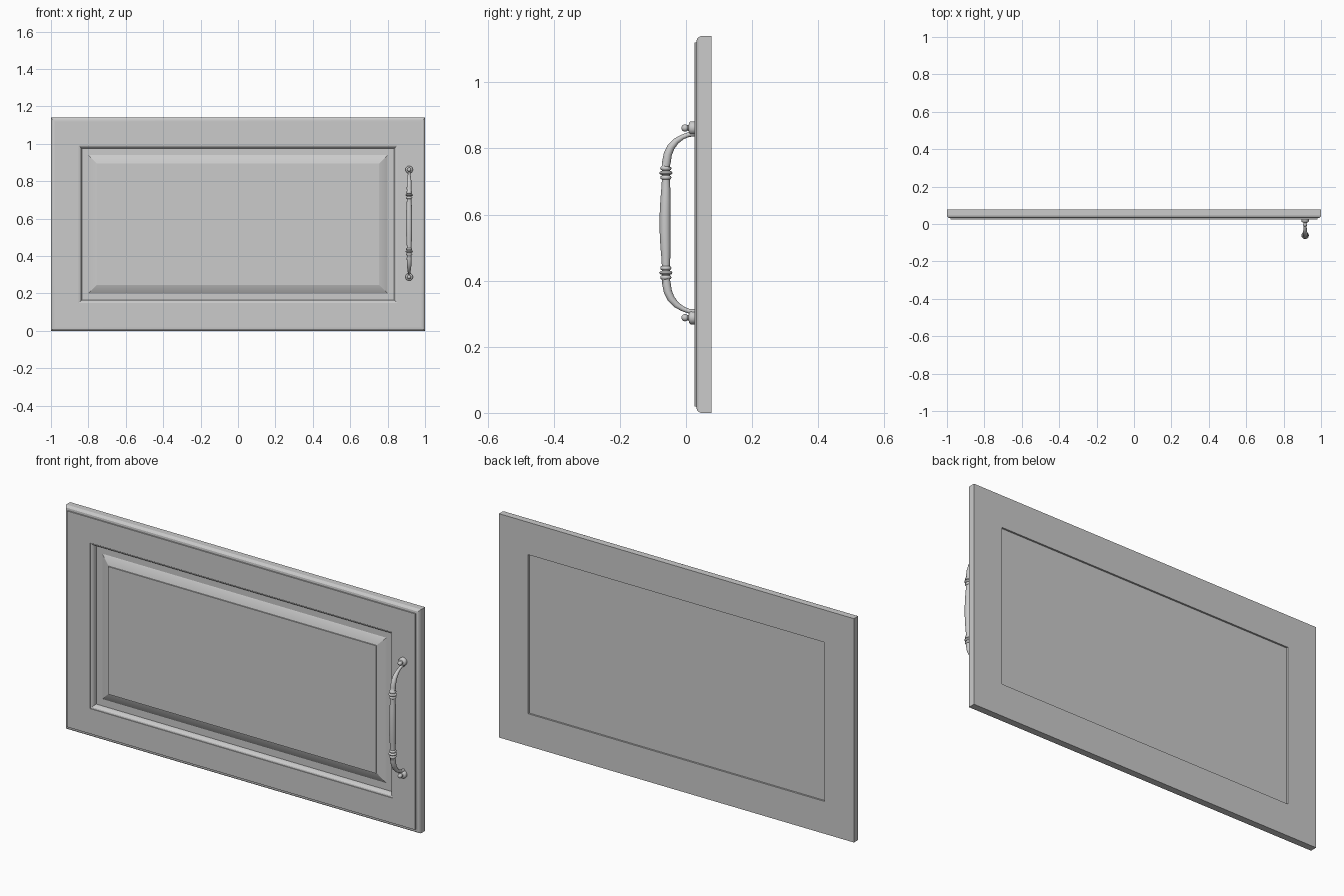
import bpy, bmesh, math
from mathutils import Vector

cube = bpy.data.objects.get("Cube")
if cube:
    bpy.data.objects.remove(cube, do_unlink=True)

WIDTH, HEIGHT = 2.0, 1.14
MID_Z = HEIGHT / 2 + 0.005      # handle centre height
HANDLE_X = 0.915


def make_material(name, color):
    mat = bpy.data.materials.new(name)
    mat.use_nodes = True
    mat.diffuse_color = color
    mat.node_tree.nodes["Principled BSDF"].inputs["Base Color"].default_value = color
    return mat


GREY = make_material("light grey", (0.6, 0.6, 0.6, 1))


def finish(name, bm, smooth_angle):
    bmesh.ops.recalc_face_normals(bm, faces=bm.faces)
    mesh = bpy.data.meshes.new(name)
    bm.to_mesh(mesh)
    bm.free()
    obj = bpy.data.objects.new(name, mesh)
    bpy.context.collection.objects.link(obj)
    mesh.materials.append(GREY)
    bpy.ops.object.select_all(action='DESELECT')
    obj.select_set(True)
    bpy.context.view_layer.objects.active = obj
    bpy.ops.object.shade_smooth_by_angle(angle=math.radians(smooth_angle))
    return obj


def bridge(bm, a, b):
    n = len(a)
    for i in range(n):
        j = (i + 1) % n
        bm.faces.new((a[i], a[j], b[j], b[i]))


def moulding(name, profile, closed):
    """Run a profile of (inset, y) around a mitred rectangle."""
    bm = bmesh.new()
    loops = []
    for inset, y in profile:
        x = WIDTH / 2 - inset
        corners = ((-x, inset), (x, inset), (x, HEIGHT - inset), (-x, HEIGHT - inset))
        loops.append([bm.verts.new((cx, y, cz)) for cx, cz in corners])
    for a, b in zip(loops, loops[1:]):
        bridge(bm, a, b)
    if closed:
        bridge(bm, loops[-1], loops[0])
    else:
        bm.faces.new(loops[0])
        bm.faces.new(loops[-1])
    return finish(name, bm, 20)


def sweep(name, path, sides=20):
    """Round tube along (y, z, radius) points in the plane of the handle."""
    bm = bmesh.new()
    rings = []
    for i, (y, z, r) in enumerate(path):
        before, after = path[max(i - 1, 0)], path[min(i + 1, len(path) - 1)]
        along = Vector((0, after[0] - before[0], after[1] - before[1])).normalized()
        across = along.cross(Vector((1, 0, 0)))
        ring = []
        for k in range(sides):
            t = math.tau * k / sides
            side = Vector((1, 0, 0)) * math.cos(t) + across * math.sin(t)
            ring.append(bm.verts.new(Vector((HANDLE_X, y, z)) + side * r))
        rings.append(ring)
    for a, b in zip(rings, rings[1:]):
        bridge(bm, a, b)
    bm.faces.new(rings[0])
    bm.faces.new(rings[-1])
    return finish(name, bm, 50)


# Door frame with rounded outer edge, raised face and coved inner edge
moulding("door_frame", [
    (0, 0.077), (0, 0.045), (0.003, 0.038), (0.009, 0.033), (0.018, 0.031),
    (0.02, 0.031), (0.02, 0.025), (0.148, 0.025), (0.148, 0.029),
    (0.155, 0.031), (0.160, 0.036), (0.163, 0.043), (0.165, 0.055),
    (0.165, 0.077)], True)

# Raised centre panel with sloped border, recessed at the back
moulding("centre_panel", [
    (0.165, 0.068), (0.165, 0.052), (0.2, 0.052), (0.205, 0.049),
    (0.245, 0.037), (0.245, 0.031)], False)

# Handle: swollen grip, ring beads and curved arms, mirrored about the middle
upper = [(-0.063, 0.03, 0.0165), (-0.062, 0.07, 0.0155), (-0.061, 0.105, 0.0135),
         (-0.061, 0.13, 0.012)]
for centre, radius in ((0.137, 0.017), (0.151, 0.020), (0.165, 0.017)):
    for k in range(5):
        t = math.pi * k / 4
        upper.append((-0.061, centre - 0.006 * math.cos(t),
                      0.012 + (radius - 0.012) * math.sin(t)))
upper += [(-0.059, 0.185, 0.013), (-0.055, 0.208, 0.0125), (-0.045, 0.230, 0.0115),
          (-0.029, 0.248, 0.0095), (-0.010, 0.260, 0.0075), (0.008, 0.267, 0.007),
          (0.026, 0.270, 0.009)]
path = [(y, MID_Z - d, r) for y, d, r in reversed(upper)]
path += [(y, MID_Z + d, r) for y, d, r in upper]
sweep("handle", path)

# Mounting rosettes with ball finials
for label, sign in (("lower", -1), ("upper", 1)):
    z = MID_Z + sign * 0.287
    mount = [(0.027, z, 0.020), (0.014, z, 0.020), (0.010, z, 0.017),
             (0.008, z, 0.009), (0.004, z, 0.008)]
    for k in range(2, 9):
        t = math.pi * k / 8
        mount.append((-0.003 - 0.011 * -math.cos(t), z, max(0.011 * math.sin(t), 0.0005)))
    sweep(label + "_handle_mount", mount)
